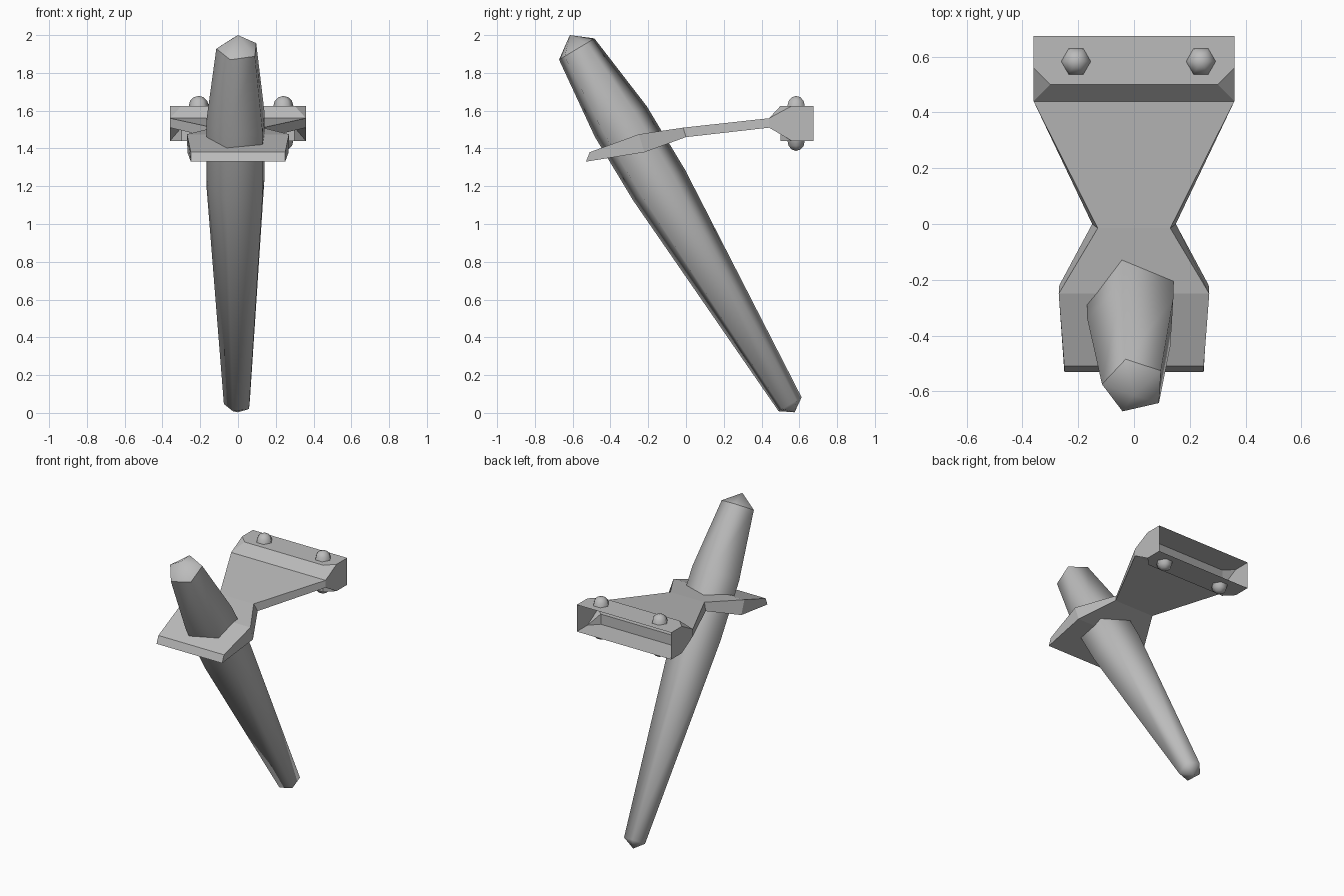
import bpy, bmesh, math
from mathutils import Vector

if "Cube" in bpy.data.objects:
    bpy.data.objects.remove(bpy.data.objects["Cube"])

grey = bpy.data.materials.new("plain grey")
grey.diffuse_color = (0.5, 0.5, 0.5, 1)
grey.use_nodes = True
grey.node_tree.nodes["Principled BSDF"].inputs["Base Color"].default_value = grey.diffuse_color


def build(name, verts, faces, smooth=False, sharp_ring=()):
    """Make an object from points and index faces, with outward normals."""
    bm = bmesh.new()
    vs = [bm.verts.new(v) for v in verts]
    for f in faces:
        bm.faces.new([vs[i] for i in f])
    bmesh.ops.recalc_face_normals(bm, faces=bm.faces[:])
    for f in bm.faces:
        f.smooth = smooth
    ring = {vs[i] for i in sharp_ring}
    for e in bm.edges:
        if ring and e.verts[0] in ring and e.verts[1] in ring:
            e.smooth = False
    me = bpy.data.meshes.new(name)
    bm.to_mesh(me)
    bm.free()
    me.materials.append(grey)
    ob = bpy.data.objects.new(name, me)
    bpy.context.collection.objects.link(ob)
    return ob


def bridge(a, b, n):
    """Quads joining two closed rings of n points starting at a and b."""
    return [(a + i, a + (i + 1) % n, b + (i + 1) % n, b + i) for i in range(n)]


# Tapered five-sided shaft, leaning forward, with a low point on each end
N = 5
lean = Vector((0, 0.857, 0.516))
rings = [(0.55, 0.045, 0.075), (-0.145, 1.205, 0.168),
         (-0.347, 1.54, 0.168), (-0.58, 1.925, 0.115)]
verts, faces = [], []
for y, z, r in rings:
    for i in range(N):
        a = math.radians(33 + 72 * i)
        verts.append(Vector((r * math.cos(a), y, z)) + lean * r * math.sin(a))
for k in range(len(rings) - 1):
    faces += bridge(k * N, (k + 1) * N, N)
verts += [Vector((0, 0.575, 0.003)), Vector((0, -0.615, 2.0))]
last = (len(rings) - 1) * N
for i in range(N):
    j = (i + 1) % N
    faces += [(i, j, last + N), (last + i, last + j, last + N + 1)]
build("shaft", verts, faces, True, range(last, last + N))

# Waisted plate: (top y, top z, top half width, bottom y, bottom z, bottom half width)
stations = [(-0.51, 1.38, 0.25, -0.53, 1.33, 0.25),
            (-0.25, 1.475, 0.27, -0.22, 1.38, 0.268),
            (-0.015, 1.51, 0.13, 0.0, 1.46, 0.15),
            (0.44, 1.56, 0.36, 0.44, 1.51, 0.36)]
verts, faces = [], [(0, 1, 2, 3)]
for ty, tz, tw, by, bz, bw in stations:
    verts += [(-tw, ty, tz), (tw, ty, tz), (bw, by, bz), (-bw, by, bz)]
for k in range(len(stations) - 1):
    faces += bridge(4 * k, 4 * k + 4, 4)
build("plate", verts, faces)

# Hollow clamp with chamfered front corners, open at the back
half = [(0.36, 0.675, 1.625), (0.36, 0.56, 1.625), (0.30, 0.50, 1.625),
        (0.36, 0.44, 1.56), (0.36, 0.44, 1.51), (0.30, 0.50, 1.51),
        (0.30, 0.50, 1.44), (0.36, 0.56, 1.44), (0.36, 0.675, 1.44)]
H = len(half)
verts = half + [(-x, y, z) for x, y, z in half]
faces = [(0, 1, 2, H + 2, H + 1, H), (6, 7, 8, H + 8, H + 7, H + 6)]  # top, bottom
for a, b in ((2, 3), (4, 5), (5, 6)):                                # front strips
    faces.append((a, b, H + b, H + a))
for o in (0, H):                                                     # ends, corners
    faces += [tuple(o + i for i in f) for f in
              ((0, 1, 3, 4, 7, 8), (1, 2, 3), (4, 5, 7), (5, 6, 7))]
build("clamp", verts, faces)

# Six-sided domed bolt heads above and below the clamp
R = 0.053
for level, z0, up in (("upper", 1.625, 1), ("lower", 1.44, -1)):
    for side, x0 in (("left", -0.208), ("right", 0.24)):
        verts, faces = [], []
        for lat in (0, 30, 60):
            c, s = math.cos(math.radians(lat)), math.sin(math.radians(lat))
            verts += [(x0 + R * c * math.cos(i * math.pi / 3),
                       0.583 + R * c * math.sin(i * math.pi / 3),
                       z0 + up * R * s) for i in range(6)]
        verts.append((x0, 0.583, z0 + up * R))
        faces = bridge(0, 6, 6) + bridge(6, 12, 6)
        faces += [(12 + i, 12 + (i + 1) % 6, 18) for i in range(6)]
        build(f"{level}_{side}_bolt", verts, faces, True)
